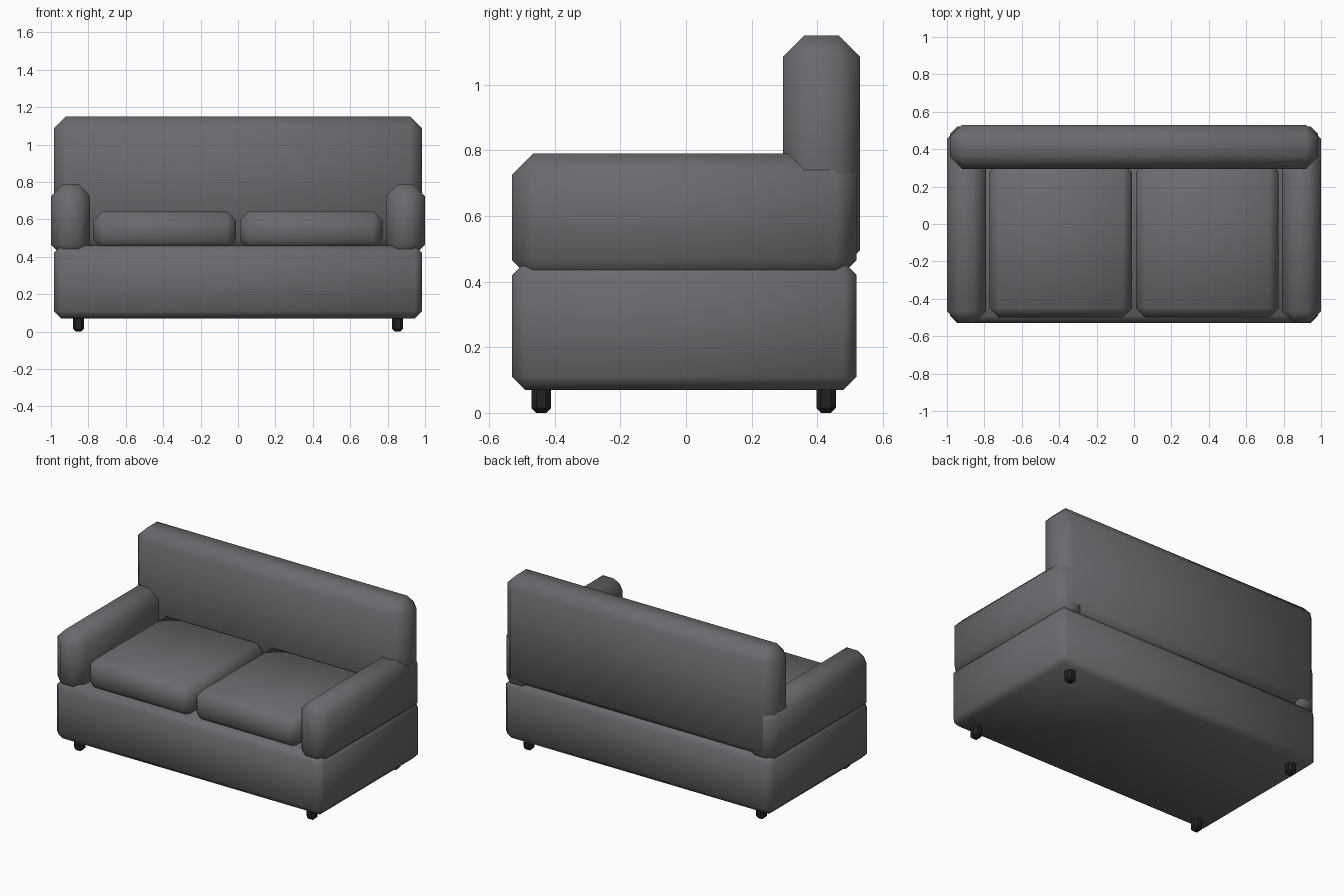
import bpy

cube = bpy.data.objects.get("Cube")
if cube:
    bpy.data.objects.remove(cube, do_unlink=True)


def material(name, rgb, roughness):
    mat = bpy.data.materials.new(name)
    mat.use_nodes = True
    mat.diffuse_color = (*rgb, 1)
    shader = mat.node_tree.nodes["Principled BSDF"]
    shader.inputs["Base Color"].default_value = (*rgb, 1)
    shader.inputs["Roughness"].default_value = roughness
    return mat


fabric = material("grey fabric", (0.145, 0.142, 0.155), 0.9)
black = material("black leg", (0.015, 0.015, 0.015), 0.6)


def padded_box(name, x, y, z, chamfer, mat, smooth=True):
    """Box spanning the given ranges, with a single soft chamfer on its edges."""
    spans = (x, y, z)
    bpy.ops.mesh.primitive_cube_add(size=1, location=[(a + b) / 2 for a, b in spans])
    obj = bpy.context.object
    obj.name = name
    obj.scale = [b - a for a, b in spans]
    bpy.ops.object.transform_apply(location=False, rotation=False, scale=True)
    bevel = obj.modifiers.new("chamfer", 'BEVEL')
    bevel.width = chamfer
    bevel.segments = 1
    obj.data.materials.append(mat)
    if smooth:
        bpy.ops.object.shade_smooth()
    return obj


# Base and backrest
padded_box("base", (-0.985, 0.985), (-0.53, 0.52), (0.07, 0.46), 0.04, fabric)
padded_box("backrest", (-0.985, 0.985), (0.295, 0.53), (0.43, 1.15), 0.065, fabric)

# Parts repeated on both sides
for side, label in ((-1, "right"), (1, "left")):
    def span(inner, outer):
        return sorted((side * inner, side * outer))

    padded_box(f"{label}_arm", span(0.79, 1.0), (-0.53, 0.52), (0.40, 0.79), 0.065, fabric)
    padded_box(f"{label}_seat_cushion", span(0.01, 0.772), (-0.50, 0.33), (0.44, 0.645), 0.05, fabric)
    for end, y in (("front", -0.441), ("back", 0.427)):
        padded_box(f"{end}_{label}_leg", span(0.823, 0.883), (y - 0.03, y + 0.03),
                   (0, 0.10), 0.015, black, smooth=False)
